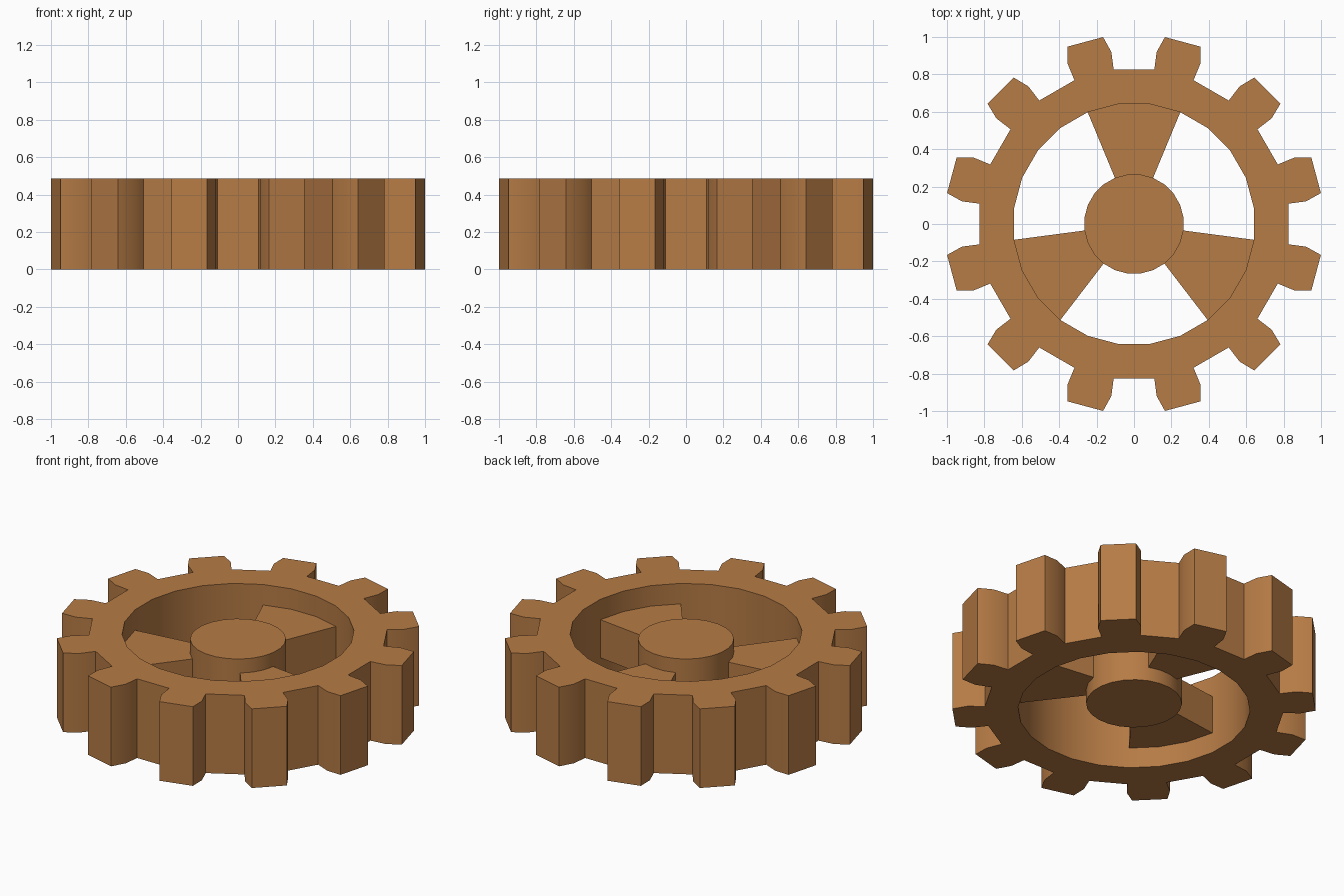
import bpy, bmesh
from math import cos, sin, radians

if "Cube" in bpy.data.objects:
    bpy.data.objects.remove(bpy.data.objects["Cube"])

TEETH = 12
STEP = 360 / TEETH
HEIGHT = 0.487
BASE_R, HOLE_R, HUB_R = 0.832, 0.647, 0.267

wood = bpy.data.materials.new("brown")
wood.diffuse_color = (0.47, 0.20, 0.06, 1)
wood.use_nodes = True
wood.node_tree.nodes["Principled BSDF"].inputs["Base Color"].default_value = wood.diffuse_color


def polar(r, deg):
    return (r * cos(radians(deg)), r * sin(radians(deg)))


def extrude_plan(name, faces, z0, z1):
    """Extrude a set of 2D faces from z0 to z1 into one closed solid."""
    bm = bmesh.new()
    for pts in faces:
        bm.faces.new([bm.verts.new((x, y, z0)) for x, y in pts])
    bmesh.ops.remove_doubles(bm, verts=bm.verts[:], dist=1e-4)
    # the source faces stay in place as the bottom cap
    geom = bmesh.ops.extrude_face_region(bm, geom=bm.faces[:], use_keep_orig=True)["geom"]
    top = [v for v in geom if isinstance(v, bmesh.types.BMVert)]
    bmesh.ops.translate(bm, verts=top, vec=(0, 0, z1 - z0))
    bmesh.ops.recalc_face_normals(bm, faces=bm.faces[:])
    mesh = bpy.data.meshes.new(name)
    bm.to_mesh(mesh)
    bm.free()
    mesh.materials.append(wood)
    obj = bpy.data.objects.new(name, mesh)
    bpy.context.collection.objects.link(obj)
    bpy.ops.object.select_all(action='DESELECT')
    obj.select_set(True)
    bpy.context.view_layer.objects.active = obj
    bpy.ops.object.shade_smooth_by_angle(angle=radians(30))
    return obj


# Toothed rim: ring quads plus one bulging tooth outline per pitch
rim = []
for i in range(2 * TEETH):
    a = STEP / 4 + i * STEP / 2
    b = a + STEP / 2
    rim.append([polar(HOLE_R, a), polar(BASE_R, a), polar(BASE_R, b), polar(HOLE_R, b)])

flank = [(0.92, 0.121), (1.008, 0.099)]  # (radial, sideways)
for i in range(TEETH):
    mid = STEP / 2 + i * STEP
    c, s = cos(radians(mid)), sin(radians(mid))
    side = [(r, -t) for r, t in flank] + [(r, t) for r, t in reversed(flank)]
    tooth = [(r * c - t * s, r * s + t * c) for r, t in side]
    rim.append([polar(BASE_R, mid - STEP / 4)] + tooth + [polar(BASE_R, mid + STEP / 4)])
extrude_plan("toothed_rim", rim, 0, HEIGHT)

# Central hub, slightly shorter than the rim
hub = [polar(HUB_R, 7.5 + 15 * i) for i in range(24)]
extrude_plan("hub", [hub], 0.04, HEIGHT - 0.04)

# Three wedge spokes, set in from both faces and sunk a little into hub and rim
for n, centre in enumerate((90, 210, 330)):
    angles = [centre - 22.5 + 15 * i for i in range(4)]
    wedge = [polar(HOLE_R + 0.01, a) for a in angles]
    wedge += [polar(HUB_R - 0.01, a) for a in reversed(angles)]
    extrude_plan(f"spoke_{n + 1}", [wedge], 0.126, HEIGHT - 0.126)
